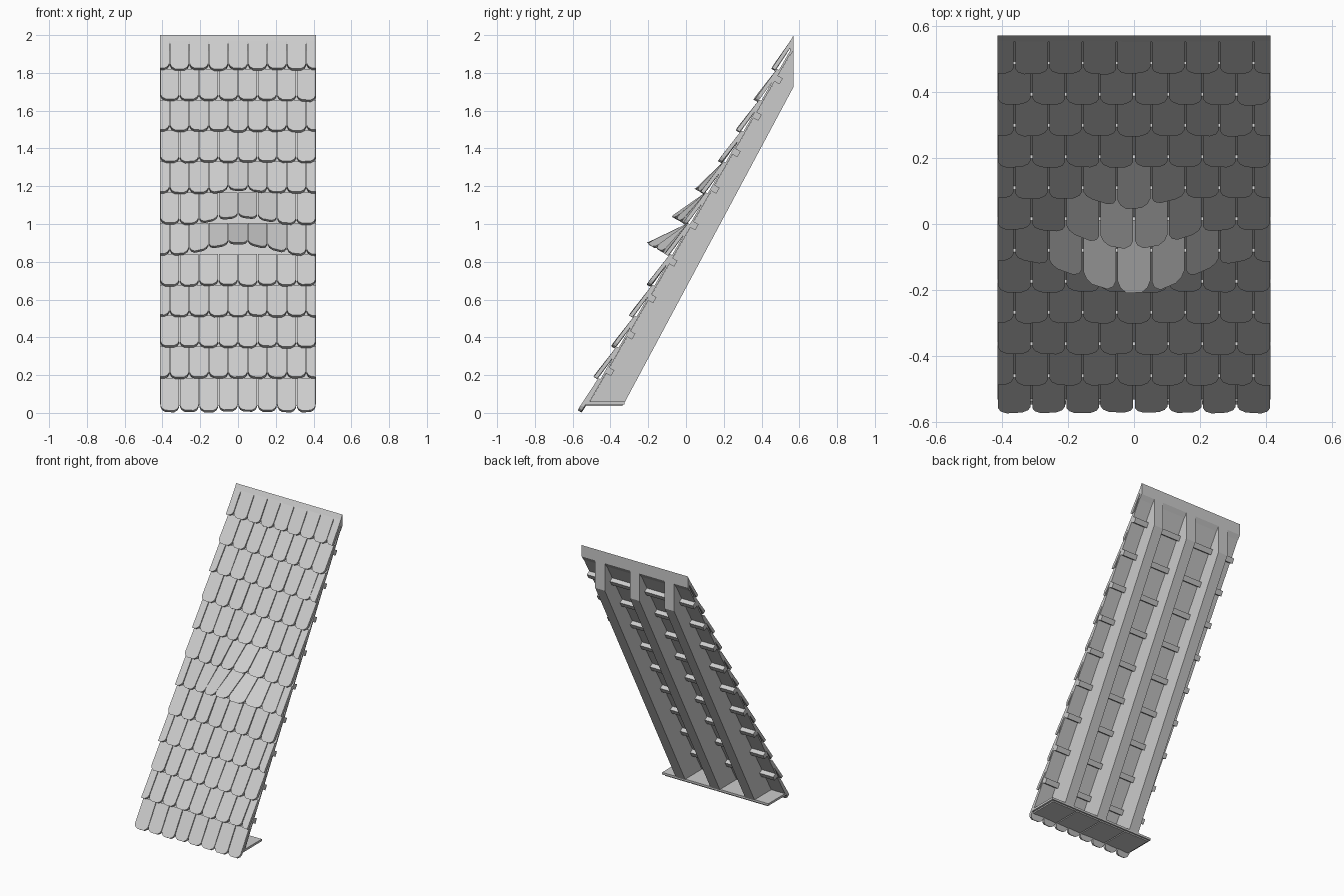
import bpy, bmesh, math, random
from mathutils import Vector

random.seed(4)
cube = bpy.data.objects.get("Cube")
if cube:
    bpy.data.objects.remove(cube)

HALF = 0.413                 # half width of the roof section
BACK = 0.57                  # vertical cut at the ridge
PITCH = math.radians(60)
ROWS, STEP = 12, 0.1885
TILE_W = 2 * HALF / 8

grey = bpy.data.materials.new("light_grey")
grey.use_nodes = True
grey.diffuse_color = (0.6, 0.6, 0.6, 1)
grey.node_tree.nodes["Principled BSDF"].inputs["Base Color"].default_value = (0.6, 0.6, 0.6, 1)


def slope(x, s, n):
    """Point at x across, s up the slope and n out of the roof plane."""
    c, k = math.cos(PITCH), math.sin(PITCH)
    return Vector((x, -0.5445 + s * c - n * k, s * k + n * c))


def prism(bm, ring_a, ring_b):
    """Closed solid between two matching rings of points."""
    a = [bm.verts.new(p) for p in ring_a]
    b = [bm.verts.new(p) for p in ring_b]
    bm.faces.new(a)
    bm.faces.new(b[::-1])
    for i in range(len(a)):
        j = (i + 1) % len(a)
        bm.faces.new((a[j], a[i], b[i], b[j]))


def trim(bm, point, normal):
    """Cut away everything beyond a plane and cap the cut."""
    geom = bm.verts[:] + bm.edges[:] + bm.faces[:]
    cut = bmesh.ops.bisect_plane(bm, geom=geom, plane_co=point, plane_no=normal, clear_outer=True)
    edges = [e for e in cut["geom_cut"] if isinstance(e, bmesh.types.BMEdge)]
    if edges:
        bmesh.ops.edgeloop_fill(bm, edges=edges)


def finish(bm, name):
    bmesh.ops.recalc_face_normals(bm, faces=bm.faces[:])
    mesh = bpy.data.meshes.new(name)
    bm.to_mesh(mesh)
    bm.free()
    mesh.materials.append(grey)
    obj = bpy.data.objects.new(name, mesh)
    bpy.context.collection.objects.link(obj)
    return obj


def side_profile(name, points, x0, x1):
    """Solid from a y-z outline, running from x0 to x1."""
    bm = bmesh.new()
    prism(bm, [(x0, y, z) for y, z in points], [(x1, y, z) for y, z in points])
    return finish(bm, name)


def slope_bar(name, s0, s1, n0, n1):
    """Full-width bar lying in the roof plane."""
    corners = [slope(0, s, n) for s, n in ((s0, n0), (s1, n0), (s1, n1), (s0, n1))]
    return side_profile(name, [(p.y, p.z) for p in corners], -HALF, HALF)


# Rows of tiles with clipped corners; three rows swell over a hump
HUMP = {5: (0.115, 0.34), 6: (0.068, 0.28), 7: (0.036, 0.16)}
LENGTH = 0.205


def hump(row, x, t):
    height, reach = HUMP.get(row, (0, 1))
    if abs(x) >= reach:
        return 0
    return height * math.cos(x / reach * math.pi / 2) ** 2 * max(0, 1 - t / LENGTH)


def add_tile(bm, row, cx):
    w = TILE_W / 2 - 0.0025
    tail = 0.03 if row == 0 else 0.047
    head = 0.033 if row == ROWS - 1 else 0.022
    base = row * STEP - (0.005 if row == 0 else 0)
    drop = random.uniform(0, 0.006)
    skew = random.uniform(-0.004, 0.004)
    half = [(w, LENGTH), (w, 0.032), (w - 0.008, 0.014), (w - 0.026, 0.002)]
    outline = half + [(-x, t) for x, t in reversed(half)]
    front, rear = [], []
    for x, t in outline:
        fall = 1 - t / LENGTH
        n = head + (tail - head) * fall + skew * fall * x / w + hump(row, cx + x, t)
        s = base + t + drop * fall
        front.append(slope(cx + x, s, n))
        rear.append(slope(cx + x, s, n - 0.02))
    prism(bm, front, rear)


for row in range(ROWS):
    bm = bmesh.new()
    shift = 0 if row % 2 else TILE_W / 2
    for i in range(-4, 5):
        add_tile(bm, row, i * TILE_W + shift)
    trim(bm, (HALF, 0, 0), (1, 0, 0))
    trim(bm, (-HALF, 0, 0), (-1, 0, 0))
    trim(bm, (0, BACK, 0), (0, 1, 0))
    finish(bm, f"tile_row_{row + 1}")

# Decking under the tiles and the upright board closing the ridge
slope_bar("roof_deck", 0.05, 2.225, 0, 0.01)
side_profile("ridge_board", [(BACK, 1.92), (BACK, 2.0), (BACK - 0.02, 1.965), (BACK - 0.02, 1.89)], -HALF, HALF)

# Battens crossing the underside
for i in range(9):
    s = 0.26 + 0.223 * i
    slope_bar(f"batten_{i + 1}", s - 0.018, s + 0.018, -0.03, 0.002)

# Tapered rafters, cut plumb at the top and level at the foot
RAFTER = [(-0.512, 0.055), (BACK, 1.93), (BACK, 1.727), (-0.325, 0.055)]
for name, x in (("left", 0.27), ("middle", 0), ("right", -0.27)):
    side_profile(f"{name}_rafter", RAFTER, x - 0.037, x + 0.037)

# Soffit board at the eaves with shallow panels beneath
side_profile("soffit_board", [(-0.53, 0.045), (-0.52, 0.06), (-0.325, 0.06), (-0.325, 0.045)], -HALF, HALF)
panel_w = (2 * HALF - 0.02) / 4
for i in range(4):
    x = -HALF + 0.01 + i * panel_w
    side_profile(f"soffit_panel_{i + 1}", [(-0.545, 0.036), (-0.535, 0.046), (-0.335, 0.046), (-0.335, 0.036)],
                 x + 0.004, x + panel_w - 0.004)
